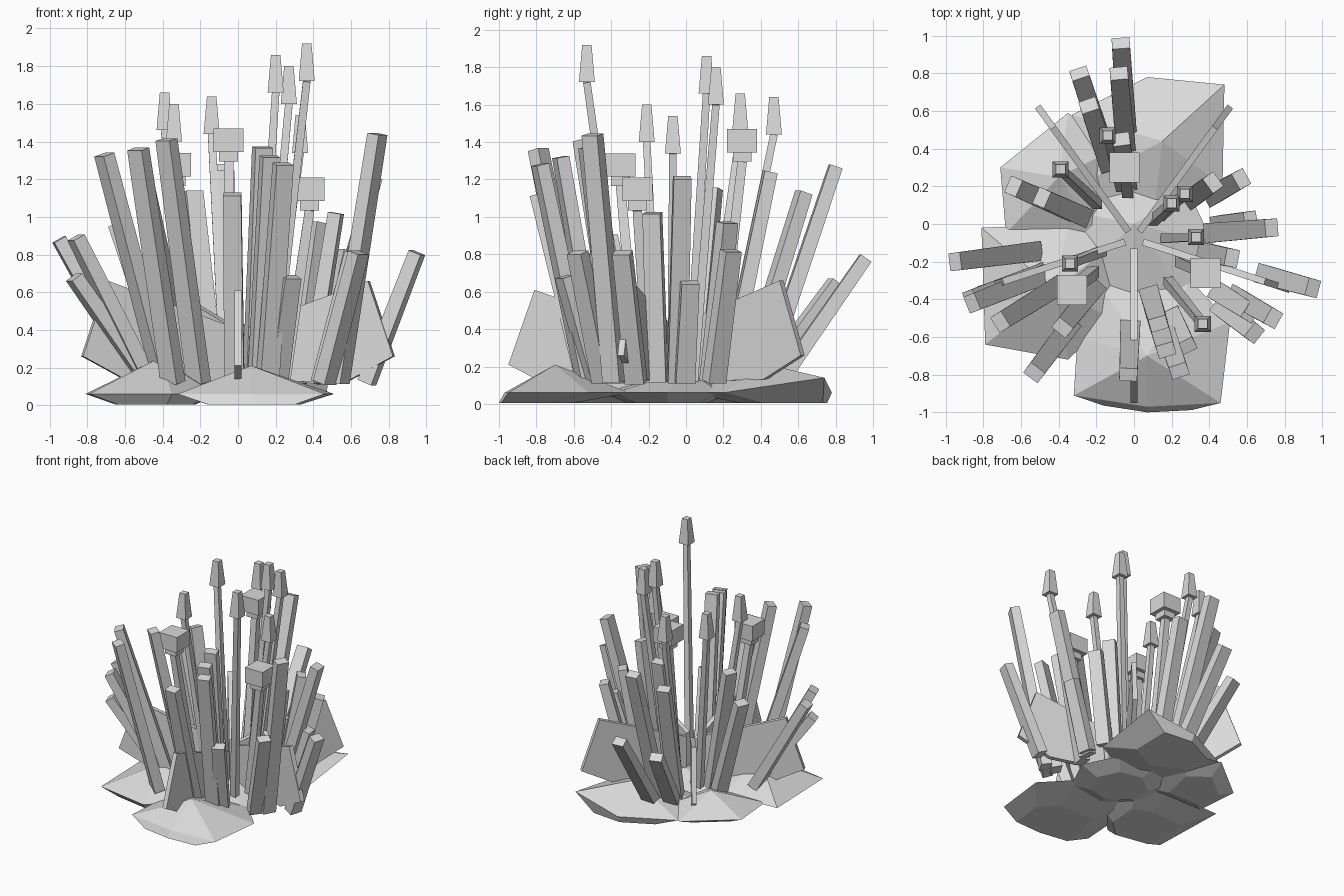
import bpy, bmesh, math
from mathutils import Vector

cube = bpy.data.objects.get("Cube")
if cube:
    bpy.data.objects.remove(cube, do_unlink=True)

grey = bpy.data.materials.new("pale_grey")
grey.use_nodes = True
shade = (0.7, 0.7, 0.7, 1)
grey.diffuse_color = shade
grey.node_tree.nodes["Principled BSDF"].inputs["Base Color"].default_value = shade

CENTRE = Vector((0, -0.08, 0))
UP = Vector((0, 0, 1))
GROUND = 0.12


def finish(name, bm):
    """Turn a bmesh into a flat shaded object."""
    bmesh.ops.recalc_face_normals(bm, faces=bm.faces)
    mesh = bpy.data.meshes.new(name)
    bm.to_mesh(mesh)
    bm.free()
    mesh.materials.append(grey)
    obj = bpy.data.objects.new(name, mesh)
    bpy.context.collection.objects.link(obj)


def bridge(bm, lower, upper):
    """Join two closed rings of vertices with quads."""
    count = len(lower)
    for i in range(count):
        j = (i + 1) % count
        bm.faces.new((lower[i], lower[j], upper[j], upper[i]))


def bar(name, start, end, start_size, end_size, across=Vector((1, 0, 0))):
    """Square ended bar; sizes are (width, depth) and 'across' is the width direction."""
    bm = bmesh.new()
    axis = (end - start).normalized()
    side = (across - axis * across.dot(axis)).normalized()
    deep = axis.cross(side)
    rings = []
    for point, (width, depth) in ((start, start_size), (end, end_size)):
        rings.append([bm.verts.new(point + side * width * a / 2 + deep * depth * b / 2)
                      for a, b in ((-1, -1), (1, -1), (1, 1), (-1, 1))])
    bridge(bm, *rings)
    for ring in rings:
        bm.faces.new(ring)
    finish(name, bm)


def root_of(tip, lean):
    """Foot of a plant part, on the line from the centre to its tip."""
    foot = CENTRE + (tip - CENTRE) * lean
    foot.z = GROUND
    return foot


# Faceted stones: outline (with optional height), peak, and slide of the sole along y
def stone(name, outline, peak, slide):
    bm = bmesh.new()
    rim_points = [Vector((x, y, *(z or [0.06]))) for x, y, *z in outline]
    middle = sum(rim_points, Vector()) / len(outline)
    sole_points = [middle.lerp(p, 0.6) + Vector((0, slide, 0)) for p in rim_points]
    rim = [bm.verts.new(p) for p in rim_points]
    sole = [bm.verts.new((p.x, p.y, 0.005)) for p in sole_points]
    top = bm.verts.new(peak)
    bridge(bm, sole, rim)
    bm.faces.new(sole)
    for i, vert in enumerate(rim):
        bm.faces.new((vert, rim[(i + 1) % len(rim)], top))
    finish(name, bm)


stone("front_stone", [(-.32, -.91), (.07, -.97), (.46, -.95), (.51, -.52),
                      (.3, -.3), (-.2, -.3), (-.3, -.6)], (.07, -.7, .21), -.158)
stone("left_stone", [(-.79, -.64), (-.35, -.72), (-.12, -.5), (-.1, -.1),
                     (-.35, 0), (-.81, -.02)], (-.42, -.35, .25), -.1)
stone("back_stone", [(.07, .78), (.48, .74, .14), (.47, .2), (.1, 0),
                     (-.3, .2), (-.33, .58)], (.15, .44, .21), .12)
stone("side_stone", [(-.71, .3), (-.35, .59), (-.1, .4), (-.2, -.05),
                     (-.68, -.05)], (-.4, .25, .2), 0)
stone("middle_stone", [(.36 * math.cos(a) + .06, .36 * math.sin(a) - .1)
                       for a in (math.tau * i / 7 for i in range(7))], (0, 0, .18), 0)

# Leaning blades: tip positions, grouped by side, each group with its own lean
blades = {
    "front_blade": (.65, [(-.53, -.79, 1.36), (-.03, -.8, 1.12),
                          (.13, -.53, 1.37), (.17, -.67, 1.32), (.24, -.78, 1.28)]),
    "left_blade": (.55, [(-.95, -.2, .88), (-.86, -.42, .89), (-.87, -.4, .68),
                         (-.71, -.52, 1.33), (-.64, .2, .96), (-.49, .14, 1.15),
                         (-.38, -.55, 1.41)]),
    "right_blade": (.72, [(.64, -.58, .81), (.74, -.5, 1.44), (.95, -.34, .81),
                          (.62, -.47, .81), (.52, -.18, 1.02), (.28, -.65, .68),
                          (.62, .02, .65), (.57, .24, .82), (.42, .22, .97)]),
    "back_blade": (.56, [(-.07, .96, .78), (-.08, .8, 1.27), (-.29, .8, .65),
                         (-.24, .63, 1.13), (-.07, .45, 1.24), (.73, -.02, 1.21)]),
}
for name, (lean, tips) in blades.items():
    for tip in map(Vector, tips):
        foot = root_of(tip, lean)
        outward = tip - foot
        outward.z = 0
        bar(name, foot, tip, (.105, .08), (.095, .07), UP.cross(outward.normalized()))

# Upright fins spaced evenly round the centre, the front one set lower
fin_profile = [(.05, .12), (.62, .13), (.87, .26), (.73, .66), (.05, .42)]
for i in range(5):
    angle = math.radians(72 * i - 90)
    outward = Vector((math.cos(angle), math.sin(angle), 0))
    across = UP.cross(outward) * 0.018
    origin = CENTRE - UP * (0.05 if i == 0 else 0)
    bm = bmesh.new()
    sides = [[bm.verts.new(origin + outward * r + UP * z + across * s)
              for r, z in fin_profile] for s in (-1, 1)]
    bridge(bm, *sides)
    for ring in sides:
        bm.faces.new(ring)
    finish("fin", bm)

# Tall stems with tapered buds
for x, y, z in [(.365, -.53, 1.92), (.2, .11, 1.86), (.27, .16, 1.8), (-.39, .29, 1.66),
                (-.14, .47, 1.64), (-.34, -.21, 1.6), (.33, -.07, 1.54)]:
    tip = Vector((x, y, z))
    neck = tip - UP * 0.2
    bar("bud_stem", root_of(neck, .5), neck, (.05, .05), (.04, .04))
    bar("bud", neck, tip, (.085, .085), (.05, .05))

# Stems with square caps and a collar below
for x, y, z in [(-.05, .3, 1.47), (.38, -.26, 1.21), (-.33, -.35, 1.34)]:
    tip = Vector((x, y, z))
    brim = tip - UP * 0.125
    neck = brim - UP * 0.05
    bar("cap_stem", root_of(neck, .65), neck, (.06, .06), (.05, .05))
    bar("collar", neck, brim, (.1, .1), (.1, .1))
    bar("cap", brim, tip, (.16, .16), (.16, .16))
